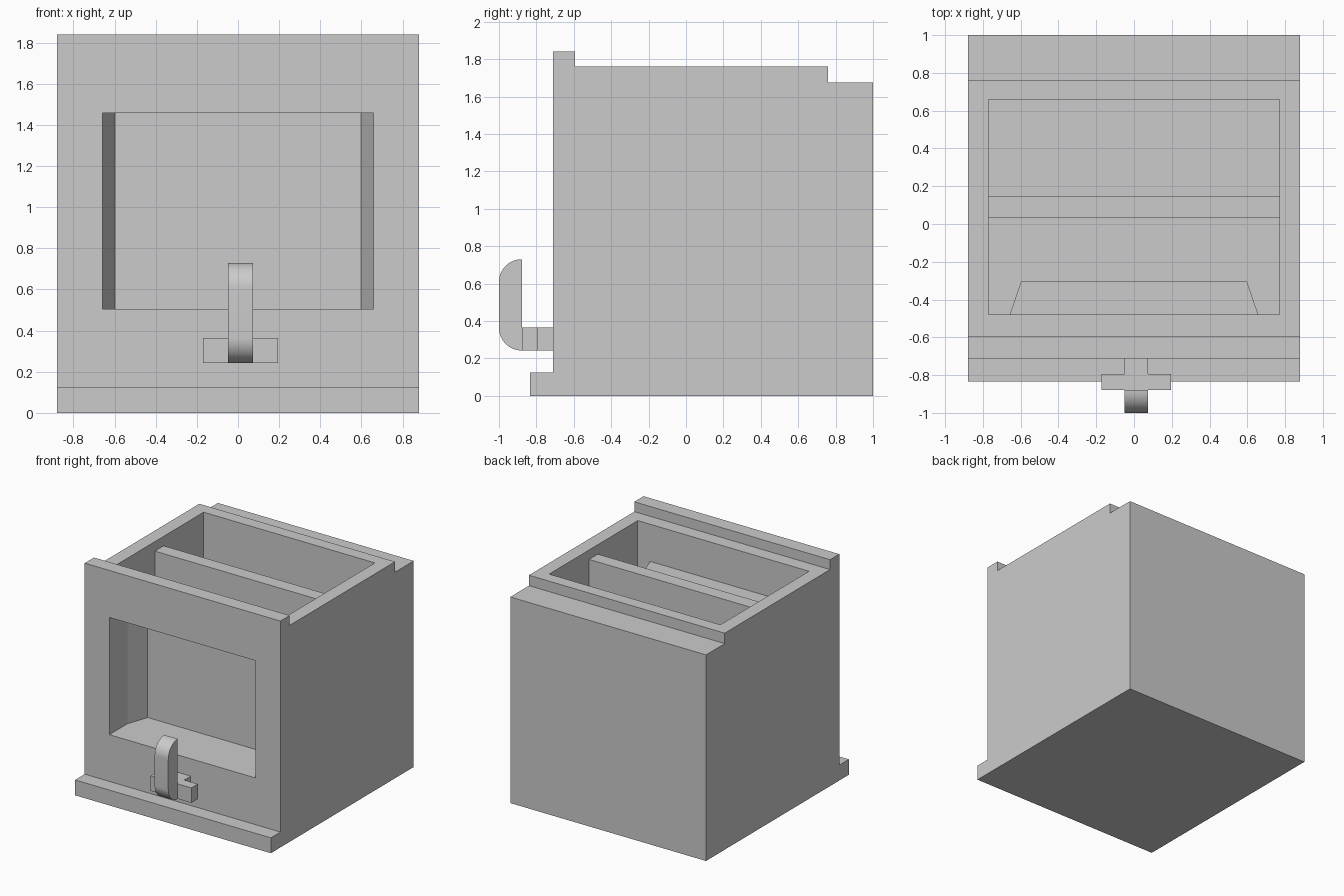
import bpy, bmesh, math

if "Cube" in bpy.data.objects:
    bpy.data.objects.remove(bpy.data.objects["Cube"])


def make_object(name, bm):
    mesh = bpy.data.meshes.new(name)
    bm.to_mesh(mesh)
    bm.free()
    ob = bpy.data.objects.new(name, mesh)
    bpy.context.collection.objects.link(ob)
    return ob


def extrude_x(name, profile, x0, x1):
    """Prism from a (y, z) profile, running from x0 to x1."""
    bm = bmesh.new()
    face = bm.faces.new([bm.verts.new((x0, y, z)) for y, z in profile])
    ext = bmesh.ops.extrude_face_region(bm, geom=[face])
    moved = [v for v in ext["geom"] if isinstance(v, bmesh.types.BMVert)]
    bmesh.ops.translate(bm, verts=moved, vec=(x1 - x0, 0, 0))
    bmesh.ops.recalc_face_normals(bm, faces=bm.faces)
    return make_object(name, bm)


def box(name, x0, x1, y0, y1, z0, z1):
    return extrude_x(name, [(y0, z0), (y1, z0), (y1, z1), (y0, z1)], x0, x1)


def cut(target, cutter):
    cutter.hide_render = True
    mod = target.modifiers.new("cut", "BOOLEAN")
    mod.operation = "DIFFERENCE"
    mod.solver = "EXACT"
    mod.object = cutter
    bpy.context.view_layer.objects.active = target
    bpy.ops.object.modifier_apply(modifier=mod.name)
    bpy.data.objects.remove(cutter)


# Housing with front ledge, raised front rim and stepped back edge
housing = extrude_x("housing", [
    (-0.835, 0), (1, 0), (1, 1.675), (0.76, 1.675), (0.76, 1.76),
    (-0.593, 1.76), (-0.593, 1.84), (-0.712, 1.84), (-0.712, 0.125),
    (-0.835, 0.125)], -0.88, 0.88)

# Open-topped inner chamber, then the window through the front wall
cut(housing, box("chamber_cutter", -0.77, 0.77, -0.48, 0.658, 0.12, 2.0))
W, Z0, Z1 = 0.658, 0.505, 1.458
cut(housing, box("window_cutter", -W, W, -0.8, -0.46, Z0, Z1))

# Divider between the two compartments
box("divider", -0.77, 0.77, 0.032, 0.145, 0.12, 1.683)

# Thin tapered pocket behind the window, open to the front
bm = bmesh.new()
rings = [[bm.verts.new((x, y, z)) for x, z in
          ((-w, Z0), (w, Z0), (w, Z1), (-w, Z1))]
         for y, w in ((-0.48, W), (-0.305, 0.598))]
front, back = rings
for i in range(4):
    j = (i + 1) % 4
    bm.faces.new((front[j], front[i], back[i], back[j]))
bm.faces.new(back)
make_object("window_pocket", bm)

# Tap: stem, crossbar and lever with rounded outer ends
C, H = 0.012, 0.061
box("tap_stem", C - H, C + H, -0.712, -0.795, 0.242, 0.364)
box("tap_crossbar", C - 0.183, C + 0.183, -0.795, -0.878, 0.242, 0.364)

R, N = 0.122, 16
profile = []
for start, zc in ((90, 0.608), (180, 0.364)):
    for i in range(N + 1):
        a = math.radians(start + 90 * i / N)
        profile.append((-0.878 + R * math.cos(a), zc + R * math.sin(a)))
lever = extrude_x("tap_lever", profile, C - H, C + H)
bpy.ops.object.select_all(action="DESELECT")
lever.select_set(True)
bpy.context.view_layer.objects.active = lever
bpy.ops.object.shade_smooth_by_angle(angle=math.radians(30))
